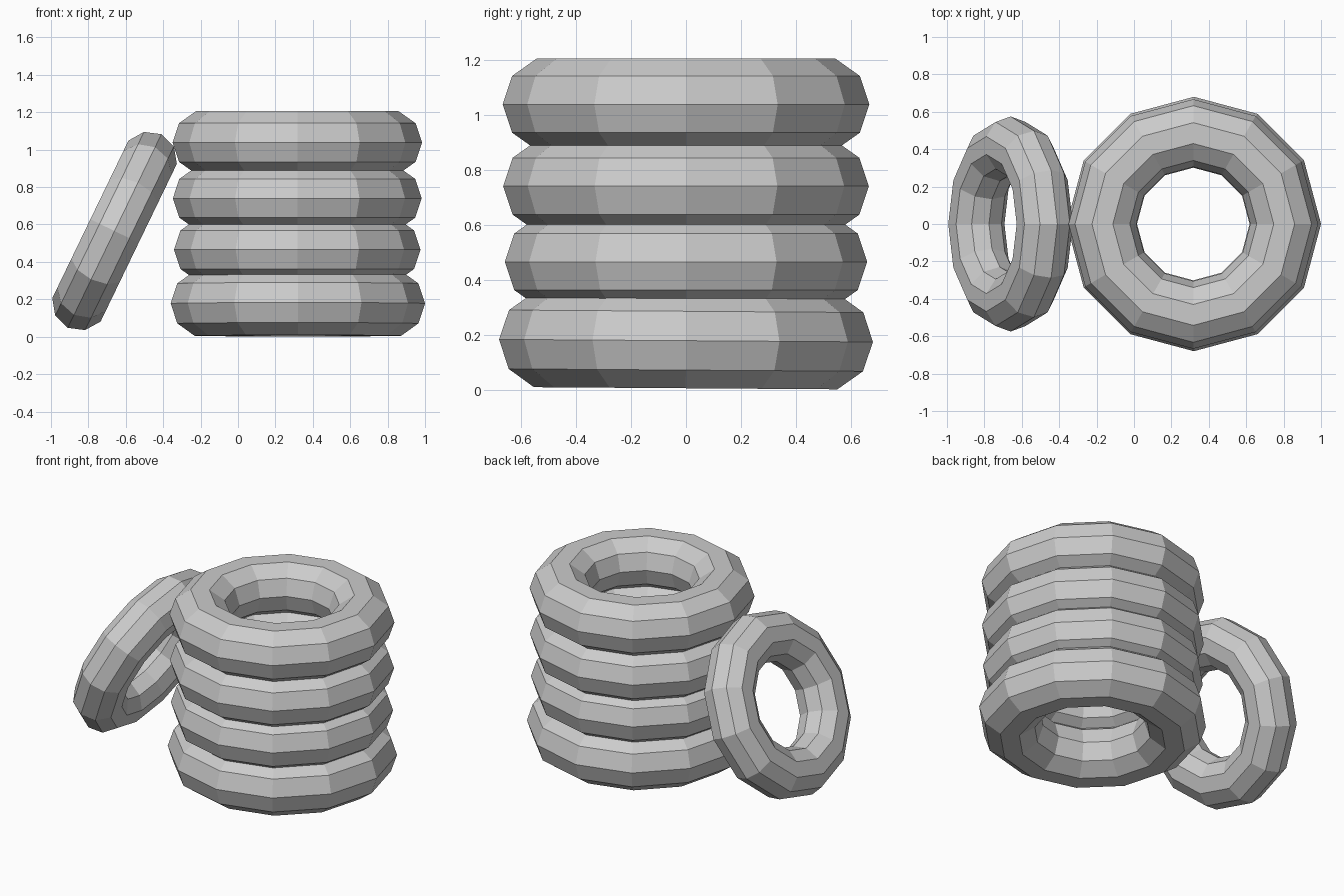
import bpy
import bmesh
from math import cos, sin, pi, radians

cube = bpy.data.objects.get("Cube")
if cube:
    bpy.data.objects.remove(cube, do_unlink=True)

grey = bpy.data.materials.new("rubber_grey")
grey.use_nodes = True
GREY = (0.6, 0.6, 0.6, 1)
grey.diffuse_color = GREY
grey.node_tree.nodes["Principled BSDF"].inputs["Base Color"].default_value = GREY


def tyre(name, centre, ring, tube, height, tilt=(0, 0, 0), sides=12, steps=10):
    """Faceted ring with a ten-sided section; height is the section's half axis."""
    bm = bmesh.new()
    loops = []
    for i in range(sides):
        a = 2 * pi * i / sides
        loop = []
        for j in range(steps):
            b = 2 * pi * j / steps
            r = ring + tube * cos(b)
            loop.append(bm.verts.new((r * cos(a), r * sin(a), height * sin(b))))
        loops.append(loop)
    for i in range(sides):
        here, there = loops[i], loops[(i + 1) % sides]
        for j in range(steps):
            k = (j + 1) % steps
            bm.faces.new((here[j], there[j], there[k], here[k]))
    mesh = bpy.data.meshes.new(name)
    bm.to_mesh(mesh)
    bm.free()
    mesh.materials.append(grey)
    obj = bpy.data.objects.new(name, mesh)
    obj.location = centre
    obj.rotation_euler = [radians(t) for t in tilt]
    bpy.context.collection.objects.link(obj)


# Stack of four tyres
tyre("bottom_tyre", (0.32, 0, 0.178), 0.495, 0.185, 0.182, tilt=(-0.4, 0, 0))
tyre("lower_middle_tyre", (0.317, 0, 0.465), 0.48, 0.179, 0.175)
tyre("upper_middle_tyre", (0.317, 0, 0.74), 0.485, 0.18, 0.176)
tyre("top_tyre", (0.317, 0, 1.038), 0.486, 0.181, 0.176)

# Smaller tyre leaning on the stack
tyre("leaning_tyre", (-0.66, 0, 0.565), 0.42, 0.155, 0.151, tilt=(0, -64.2, 0))
